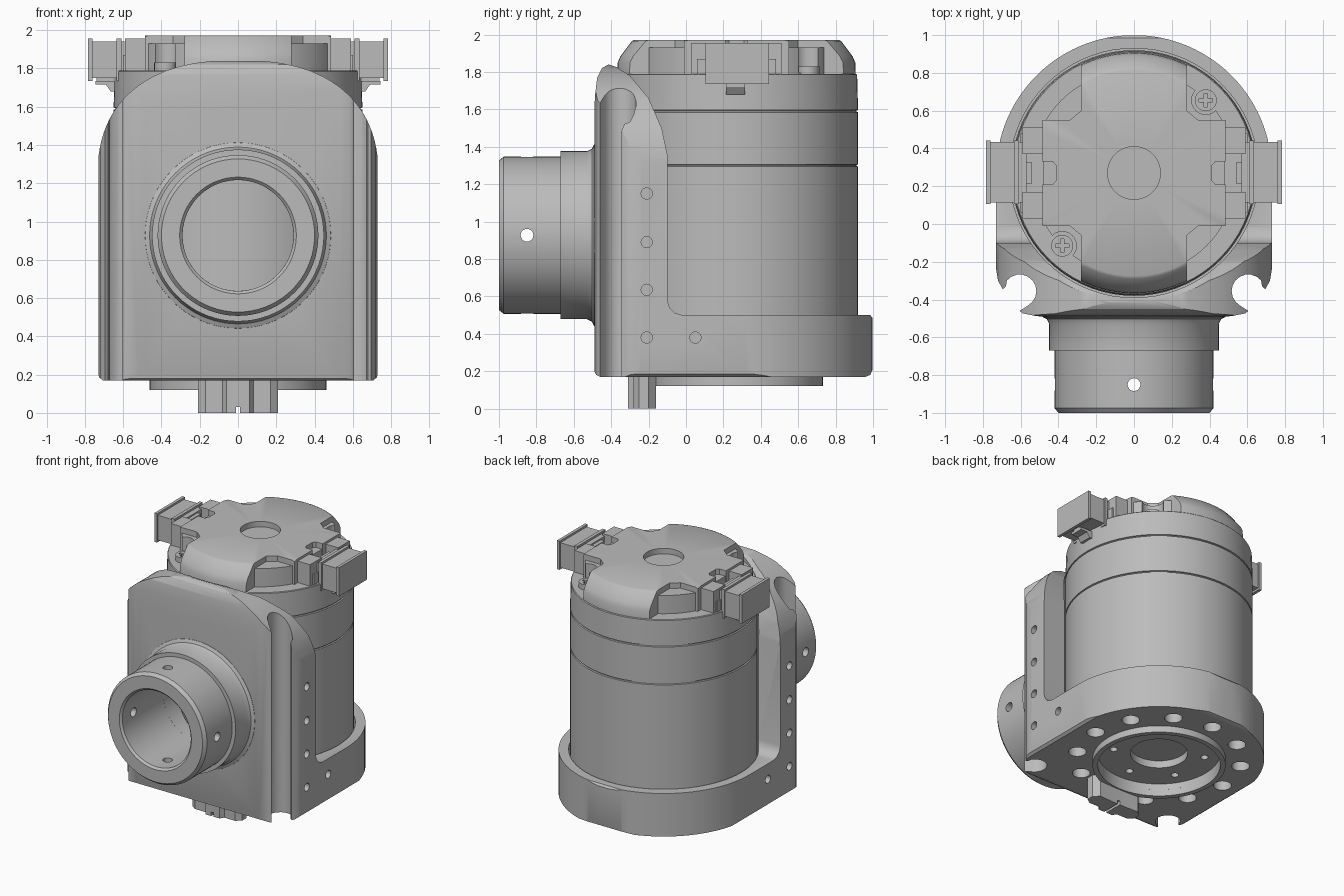
import bpy, bmesh, math
from mathutils import Matrix, Vector

cube = bpy.data.objects.get("Cube")
if cube:
    bpy.data.objects.remove(cube, do_unlink=True)

grey = bpy.data.materials.new("plain_grey")
grey.use_nodes = True
COLOUR = (0.5, 0.5, 0.5, 1)
grey.diffuse_color = COLOUR
for node in grey.node_tree.nodes:
    if node.type == 'BSDF_PRINCIPLED':
        node.inputs["Base Color"].default_value = COLOUR

AXIS_Y = 0.27    # motor axis
BOSS_Z = 0.927   # front tube axis


def finish(name, bm):
    bmesh.ops.recalc_face_normals(bm, faces=bm.faces)
    mesh = bpy.data.meshes.new(name)
    bm.to_mesh(mesh)
    bm.free()
    ob = bpy.data.objects.new(name, mesh)
    mesh.materials.append(grey)
    bpy.context.collection.objects.link(ob)
    return ob


def prism(name, points, axis, lo, hi):
    """Extrude a 2D outline along an axis."""
    place = {'x': lambda a, b: (lo, a, b),
             'y': lambda a, b: (a, lo, b),
             'z': lambda a, b: (a, b, lo)}[axis]
    bm = bmesh.new()
    face = bm.faces.new([bm.verts.new(place(*p)) for p in points])
    new = bmesh.ops.extrude_face_region(bm, geom=[face])["geom"]
    step = Vector([hi - lo if c == axis else 0 for c in "xyz"])
    bmesh.ops.translate(bm, vec=step, verts=[v for v in new if isinstance(v, bmesh.types.BMVert)])
    return finish(name, bm)


def box(name, x, y, z):
    return prism(name, [(x[0], y[0]), (x[1], y[0]), (x[1], y[1]), (x[0], y[1])], 'z', *z)


def circle(cx, cy, r, n=32):
    return [(cx + r * math.cos(2 * math.pi * i / n), cy + r * math.sin(2 * math.pi * i / n)) for i in range(n)]


def lathe(name, profile, matrix, closed=False, steps=72):
    """Spin (radius, height) points about z, then place the result."""
    bm = bmesh.new()
    vs = [bm.verts.new((r, 0, h)) for r, h in profile]
    edges = [bm.edges.new(p) for p in zip(vs, vs[1:])]
    if closed:
        edges.append(bm.edges.new((vs[-1], vs[0])))
    bmesh.ops.spin(bm, geom=vs + edges, cent=(0, 0, 0), axis=(0, 0, 1),
                   angle=2 * math.pi, steps=steps, use_merge=True)
    bmesh.ops.remove_doubles(bm, verts=bm.verts, dist=1e-5)
    bmesh.ops.transform(bm, matrix=matrix, verts=bm.verts)
    return finish(name, bm)


def combine(ob, tool, operation='DIFFERENCE'):
    mod = ob.modifiers.new("cut", 'BOOLEAN')
    mod.object, mod.operation, mod.solver = tool, operation, 'EXACT'
    bpy.context.view_layer.objects.active = ob
    bpy.ops.object.modifier_apply(modifier=mod.name)
    bpy.data.objects.remove(tool, do_unlink=True)


def mirrored(half):
    return half + [(-x, y) for x, y in reversed(half) if abs(x) > 1e-6]


parts = []
upright = Matrix.Translation((0, AXIS_Y, 0))
forward = Matrix.Translation((0, 0, BOSS_Z)) @ Matrix.Rotation(math.pi / 2, 4, 'X')

# Housing: plan outline with corner grooves, cut by side and front outlines
half = [(0.73 * math.sin(a), AXIS_Y + 0.73 * math.cos(a)) for a in [math.pi / 2 * i / 24 for i in range(25)]]
half += [(0.73, -0.24), (0.72, -0.3), (0.695, -0.345), (0.678, -0.33)]
half += [(0.605 + 0.088 * math.cos(math.radians(a)), -0.355 + 0.088 * math.sin(math.radians(a)))
         for a in range(40, 241, 20)]
half += [(0.605, -0.46), (0.59, -0.473), (0.52, -0.487), (0.44, -0.495)]
housing = prism("housing", mirrored(half), 'z', 0, 2.1)

side = [(-0.49, 0.2), (-0.48, 0.18), (-0.46, 0.17), (0.96, 0.17), (0.985, 0.18), (0.998, 0.21),
        (0.998, 0.485), (0.985, 0.5), (-0.02, 0.5), (-0.06, 0.512), (-0.088, 0.54), (-0.1, 0.58),
        (-0.1, 1.36), (-0.13, 1.5), (-0.2, 1.66), (-0.3, 1.78), (-0.37, 1.825), (-0.415, 1.84),
        (-0.45, 1.82), (-0.475, 1.77), (-0.487, 1.67), (-0.49, 1.58)]
combine(housing, prism("side_cutter", side, 'x', -1, 1), 'INTERSECT')

arch = []
for i in range(25):
    a = math.pi / 2 * i / 24
    arch.append((0.735 * math.sin(a) ** (2 / 2.4), 1.22 + 0.623 * max(0, math.cos(a)) ** (2 / 2.4)))
arch += [(0.735, 0.22), (0.725, 0.185), (0.7, 0.165)]
combine(housing, prism("front_cutter", mirrored(arch), 'y', -1.2, 1.2), 'INTERSECT')

# Housing openings: motor bore, tube bore, underside recess
combine(housing, prism("bore", circle(0, AXIS_Y, 0.66, 72), 'z', 0.3, 2.2))
combine(housing, prism("tube_bore", circle(0, BOSS_Z, 0.29, 48), 'y', -0.7, -0.2))
combine(housing, prism("recess", circle(0, AXIS_Y, 0.425, 64), 'z', 0.1, 0.215))
combine(housing, prism("centre_recess", circle(0, AXIS_Y, 0.2, 40), 'z', 0.1, 0.27))
for i in range(6):
    a = math.pi / 3 * (i + 0.5)
    combine(housing, prism("small_hole", circle(0.32 * math.cos(a), AXIS_Y + 0.32 * math.sin(a), 0.027, 16),
                           'z', 0.1, 0.26))
for i in range(12):
    a = math.pi / 6 * i
    if i != 9:
        combine(housing, prism("round_hole", circle(0.575 * math.cos(a), AXIS_Y + 0.575 * math.sin(a), 0.062, 24),
                               'z', 0.1, 0.28))

# Screw holes down both flanges
for y, z in [(-0.21, 1.15), (-0.21, 0.89), (-0.21, 0.635), (-0.21, 0.38), (0.05, 0.38)]:
    for s in (-1, 1):
        combine(housing, prism("flange_hole", circle(y, z, 0.03, 20), 'x', s * 0.68, s * 0.8))
parts.append(housing)

# Front tube with four radial holes
tube = lathe("front_tube", [(0.49, 0.475), (0.485, 0.492), (0.462, 0.503), (0.449, 0.53), (0.449, 0.67),
                            (0.42, 0.67), (0.42, 0.975), (0.4, 1.0), (0.305, 1.0), (0.29, 0.985),
                            (0.29, 0.475)], forward, closed=True)
for s in (-1, 1):
    combine(tube, prism("hole", circle(-0.85, BOSS_Z, 0.034, 20), 'x', s * 0.2, s * 0.5))
    combine(tube, prism("hole", circle(0, -0.85, 0.034, 20), 'z', BOSS_Z + s * 0.2, BOSS_Z + s * 0.5))
parts.append(tube)

# Motor can with seam lines
can = [(0, 0.295), (0.65, 0.295)]
for z in (1.3, 1.59):
    can += [(0.65, z - 0.006), (0.641, z - 0.003), (0.641, z + 0.003), (0.65, z + 0.006)]
can += [(0.645, 1.785), (0.64, 1.79), (0, 1.79)]
parts.append(lathe("motor_can", can, upright))

# Top cover: chamfered disc trimmed to a cross
cover = lathe("top_cover", [(0, 1.78), (0.638, 1.78), (0.635, 1.85), (0.62, 1.885), (0.56, 1.965),
                            (0.545, 1.972), (0, 1.972)], upright)
cross = [(0.28, 1.1), (0.28, 0.6), (0.34, 0.55), (0.485, 0.55),
         (0.485, -0.01), (0.34, -0.01), (0.28, -0.06), (0.28, -0.6)]
combine(cover, prism("cross_cutter", mirrored(cross), 'z', 1.7, 2.1), 'INTERSECT')
combine(cover, prism("centre_hole", circle(0, AXIS_Y, 0.14, 40), 'z', 1.87, 2.1))
for s in (-1, 1):
    slot = [(0.6, 0.21), (0.6, 0.33), (0.43, 0.33), (0.413, 0.31), (0.413, 0.23), (0.43, 0.21)]
    combine(cover, prism("latch_slot", [(s * x, y) for x, y in slot], 'z', 1.87, 2.1))
parts.append(cover)

# Inner drum showing in the notches, with two cross-head screws
drum = lathe("inner_drum", [(0, 1.78), (0.545, 1.78), (0.545, 1.93), (0, 1.93)], upright)
for s in (-1, 1):
    x, y = s * 0.38, AXIS_Y + s * 0.385
    combine(drum, prism("screw_well", circle(x, y, 0.075, 24), 'z', 1.795, 2.0))
    combine(drum, box("side_trim", sorted((s * 0.48, s * 0.7)), (0, 0.56), (1.7, 2.0)))
    screw = prism("screw_head", circle(x, y, 0.058, 24), 'z', 1.78, 1.83)
    for w, d in ((0.036, 0.009), (0.009, 0.036)):
        combine(screw, box("drive", (x - w, x + w), (y - d, y + d), (1.81, 1.9)))
    parts.append(screw)
parts.append(drum)

# Side connectors
pieces = [("connector_body", (0.57, 0.765), (0.115, 0.435), (1.75, 1.94)),
          ("connector_flange", (0.76, 0.783), (0.105, 0.443), (1.735, 1.955)),
          ("connector_collar", (0.61, 0.635), (0.105, 0.443), (1.735, 1.955)),
          ("connector_base", (0.47, 0.6), (0.06, 0.48), (1.78, 1.87)),
          ("connector_post", (0.47, 0.59), (0.03, 0.17), (1.78, 1.955)),
          ("connector_post", (0.47, 0.59), (0.37, 0.51), (1.78, 1.955)),
          ("connector_rib", (0.54, 0.6), (0.215, 0.325), (1.78, 1.93))]
latch = [(0.62, 1.73), (0.66, 1.73), (0.67, 1.71), (0.72, 1.71), (0.75, 1.68),
         (0.75, 1.72), (0.73, 1.755), (0.62, 1.755)]
hook = [(0.645, 1.735), (0.645, 1.68), (0.665, 1.68), (0.69, 1.715), (0.745, 1.715), (0.745, 1.735)]
for s, word in ((-1, "right_"), (1, "left_")):
    for name, x, y, z in pieces:
        parts.append(box(word + name, (s * x[0], s * x[1]), y, z))
    parts.append(prism(word + "connector_latch", [(s * x, z) for x, z in hook], 'y', 0.215, 0.315))
    parts.append(box(word + "latch_stem", (s * 0.65, s * 0.74), (0.235, 0.295), (1.72, 1.76)))

# Underside ring and locating key
parts.append(lathe("bottom_ring", [(0.425, 0.215), (0.462, 0.215), (0.462, 0.12), (0.425, 0.12)],
                   upright, closed=True))
key_half = [(0, -0.17), (0.06, -0.165), (0.17, -0.16), (0.21, -0.2), (0.21, -0.25),
            (0.17, -0.28), (0.08, -0.28), (0.06, -0.31), (0, -0.31)]
key = prism("locating_key", mirrored(key_half[1:-1]), 'z', 0, 0.2)
combine(key, box("key_slot", (-0.01, 0.01), (-0.4, -0.1), (-0.1, 0.03)))
parts.append(key)

# Smooth shading with sharp edges kept
bpy.ops.object.select_all(action='DESELECT')
for ob in parts:
    ob.select_set(True)
bpy.context.view_layer.objects.active = housing
bpy.ops.object.shade_smooth_by_angle(angle=math.radians(30))
